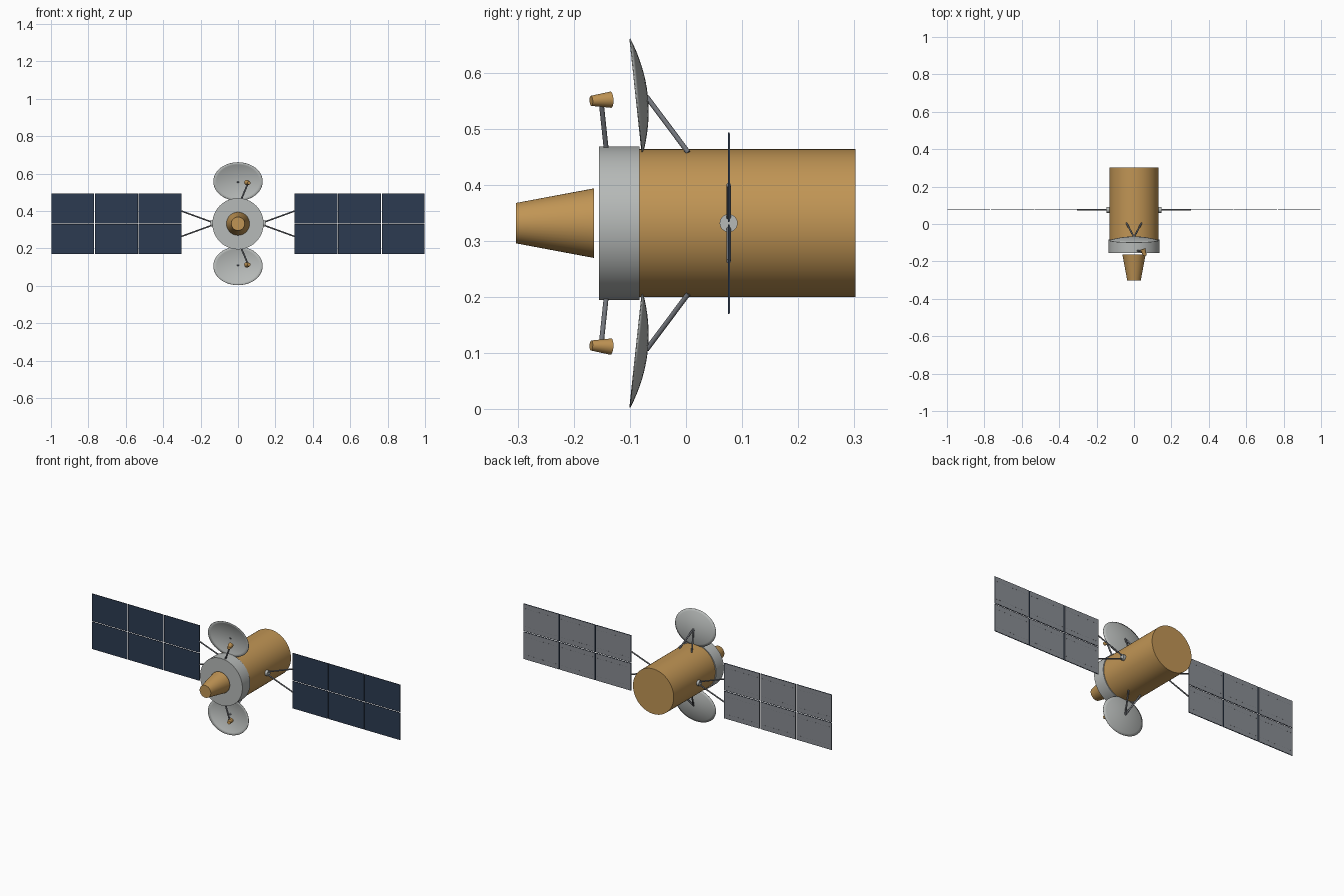
import bpy, bmesh, math
from mathutils import Vector, Matrix

cube = bpy.data.objects.get("Cube")
if cube:
    bpy.data.objects.remove(cube, do_unlink=True)

MID = 0.332      # height of the main axis
WING_Y = 0.076   # depth of the solar wings
SIDES = {"left": 1, "right": -1}
ENDS = {"upper": 1, "lower": -1}


def material(name, r, g, b):
    m = bpy.data.materials.new(name)
    m.use_nodes = True
    m.diffuse_color = (r, g, b, 1)
    m.node_tree.nodes["Principled BSDF"].inputs["Base Color"].default_value = (r, g, b, 1)
    return m


GOLD = material("gold foil", 0.53, 0.30, 0.09)
SILVER = material("light grey", 0.47, 0.49, 0.48)
STEEL = material("strut grey", 0.17, 0.18, 0.20)
BLUE = material("solar blue", 0.025, 0.044, 0.083)
BACK = material("panel back grey", 0.25, 0.265, 0.29)


def finish(name, bm, mat, smooth=True):
    mesh = bpy.data.meshes.new(name)
    bm.to_mesh(mesh)
    bm.free()
    obj = bpy.data.objects.new(name, mesh)
    bpy.context.collection.objects.link(obj)
    mesh.materials.append(mat)
    if smooth:
        bpy.ops.object.select_all(action="DESELECT")
        obj.select_set(True)
        bpy.context.view_layer.objects.active = obj
        bpy.ops.object.shade_smooth_by_angle(angle=math.radians(35))
    return obj


def rod(name, a, b, r1, r2, mat, n=12):
    """Closed cylinder or cone from point a to point b."""
    a, b = Vector(a), Vector(b)
    turn = (b - a).to_track_quat("Z", "Y").to_matrix().to_4x4()
    bm = bmesh.new()
    bmesh.ops.create_cone(bm, cap_ends=True, segments=n, radius1=r1, radius2=r2,
                          depth=(b - a).length,
                          matrix=Matrix.Translation((a + b) / 2) @ turn)
    return finish(name, bm, mat)


def add_box(bm, centre, size):
    bmesh.ops.create_cube(bm, size=1, matrix=Matrix.Translation(centre)
                          @ Matrix.Diagonal((*size, 1)))


# Main body, collar and nose
rod("body", (0, -0.09, MID), (0, 0.302, MID), 0.132, 0.132, GOLD, 64)
rod("collar", (0, -0.155, MID), (0, -0.083, MID), 0.137, 0.137, SILVER, 64)
rod("nose_cone", (0, -0.303, MID), (0, -0.164, MID), 0.036, 0.062, GOLD, 48)


def dish(name, s):
    """Shallow elliptical bowl opening to the front."""
    bm = bmesh.new()
    rings, depth = 8, 0.02
    pts = [bm.verts.new((i / rings, 0, depth * ((i / rings) ** 2 - 1)))
           for i in range(rings + 1)]
    edges = [bm.edges.new(p) for p in zip(pts, pts[1:])]
    bmesh.ops.spin(bm, geom=pts + edges, cent=(0, 0, 0), axis=(0, 0, 1),
                   angle=math.tau, steps=48, use_merge=True)
    bmesh.ops.remove_doubles(bm, verts=bm.verts, dist=0.0001)
    bmesh.ops.scale(bm, vec=(0.132, 0.1035, 1), verts=bm.verts)
    bmesh.ops.recalc_face_normals(bm, faces=bm.faces)
    tilt = Matrix.Rotation(math.radians(90 + 6.1 * s), 4, "X")
    bm.transform(Matrix.Translation((0, -0.089, MID + s * 0.2255)) @ tilt)
    obj = finish(name, bm, SILVER)
    mod = obj.modifiers.new("thickness", "SOLIDIFY")
    mod.thickness = 0.002
    mod.offset = 0


# Dishes with their braces, feed arms and horns
for end, s in ENDS.items():
    dish(end + "_dish", s)
    for side, sx in SIDES.items():
        rod(f"{end}_dish_brace_{side}", (sx * 0.04, 0.004, MID + s * 0.126),
            (0, -0.07, MID + s * 0.225), 0.0045, 0.0045, STEEL)
    rod(end + "_feed_arm", (0.017, -0.142, MID + s * 0.13),
        (0.053, -0.151, MID + s * 0.215), 0.0045, 0.0045, STEEL)
    rod(end + "_feed_horn", (0.059, -0.169, MID + s * 0.218),
        (0.047, -0.134, MID + s * 0.22), 0.009, 0.0145, GOLD, 24)

# Solar wings
for side, sx in SIDES.items():
    rod(side + "_wing_hub", (sx * 0.125, WING_Y, MID), (sx * 0.146, WING_Y, MID),
        0.016, 0.016, SILVER, 24)
    for end, s in ENDS.items():
        rod(f"{side}_wing_strut_{end}", (sx * 0.138, WING_Y, MID + s * 0.008),
            (sx * 0.303, WING_Y, MID + s * 0.068), 0.004, 0.004, STEEL)

    cells, backs, rails = bmesh.new(), bmesh.new(), bmesh.new()
    width, height, gap = 0.7 / 3, 0.164, 0.004
    for col in range(3):
        x = sx * (0.3 + width * (col + 0.5))
        for s in ENDS.values():
            z = MID + s * height / 2
            add_box(cells, (x, WING_Y, z), (width - gap, 0.003, height - gap))
            add_box(backs, (x, WING_Y + 0.0017, z),
                    (width - gap - 0.004, 0.001, height - gap - 0.004))
            # Dashed seams on the rear
            for seam in (0.03, 0.135):
                for k in range(12):
                    add_box(rails, (x + (k - 5.5) * 0.018, WING_Y + 0.0022, MID + s * seam),
                            (0.009, 0.0006, 0.0015))
    finish(side + "_solar_cells", cells, BLUE, False)
    finish(side + "_panel_backs", backs, BACK, False)
    finish(side + "_panel_seams", rails, STEEL, False)
